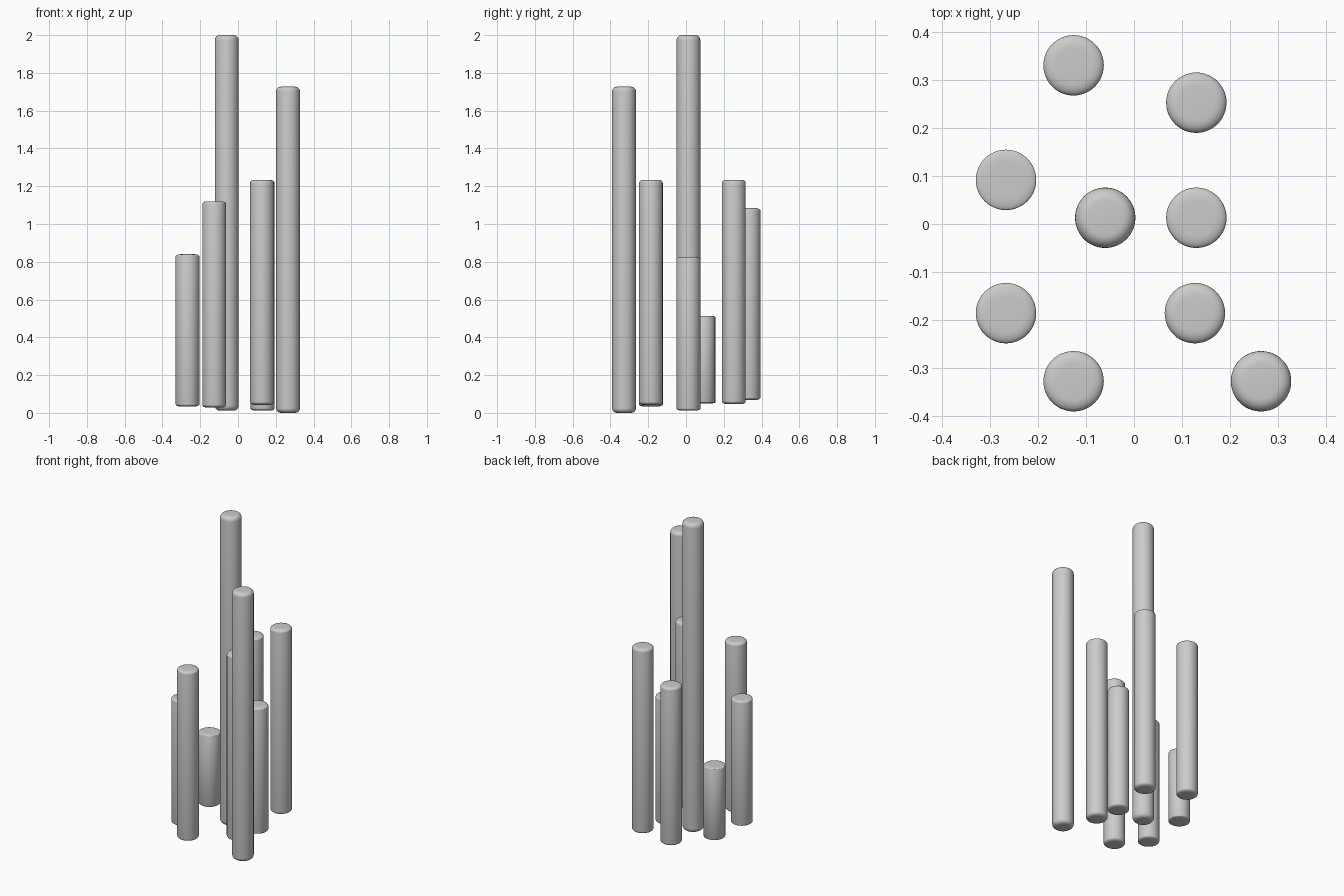
import bpy, bmesh, math

if "Cube" in bpy.data.objects:
    bpy.data.objects.remove(bpy.data.objects["Cube"])

R = 0.063      # rod radius
EDGE = 0.026   # radial width of the rounded rim
SEGS = 48
STEPS = 6


def rod(name, x, y, z0, z1):
    """Round rod whose rim rounding stretches with its height."""
    ez = 0.014 * (z1 - z0)
    arc = [(R - EDGE + EDGE * math.cos(a), ez * math.sin(a))
           for a in (math.pi / 2 * i / STEPS for i in range(STEPS + 1))]
    profile = [(r, z0 + ez - h) for r, h in reversed(arc)]
    profile += [(r, z1 - ez + h) for r, h in arc]

    bm = bmesh.new()
    rings = []
    for r, z in profile:
        rings.append([bm.verts.new((r * math.cos(t), r * math.sin(t), z))
                      for t in (2 * math.pi * k / SEGS for k in range(SEGS))])
    for a, b in zip(rings, rings[1:]):
        for k in range(SEGS):
            n = (k + 1) % SEGS
            bm.faces.new((a[k], a[n], b[n], b[k]))
    bm.faces.new(rings[0][::-1])
    bm.faces.new(rings[-1])

    mesh = bpy.data.meshes.new(name)
    bm.to_mesh(mesh)
    bm.free()
    obj = bpy.data.objects.new(name, mesh)
    obj.location = (x, y, 0)
    bpy.context.collection.objects.link(obj)
    bpy.ops.object.select_all(action='DESELECT')
    obj.select_set(True)
    bpy.context.view_layer.objects.active = obj
    bpy.ops.object.shade_smooth_by_angle(angle=math.radians(40))


# Nine separate hanging rods: name, x, y, bottom, top
rod("rod_center_tall", -0.06, 0.013, 0.012, 2.0)
rod("rod_front_right", 0.265, -0.328, 0.0, 1.727)
rod("rod_right_front", 0.127, -0.186, 0.042, 1.234)
rod("rod_right_back", 0.13, 0.253, 0.046, 1.234)
rod("rod_front_left", -0.126, -0.328, 0.028, 1.12)
rod("rod_back_left", -0.126, 0.331, 0.068, 1.084)
rod("rod_right_middle", 0.13, 0.013, 0.012, 0.825)
rod("rod_left_front", -0.267, -0.186, 0.034, 0.84)
rod("rod_left_back_short", -0.267, 0.092, 0.05, 0.514)
